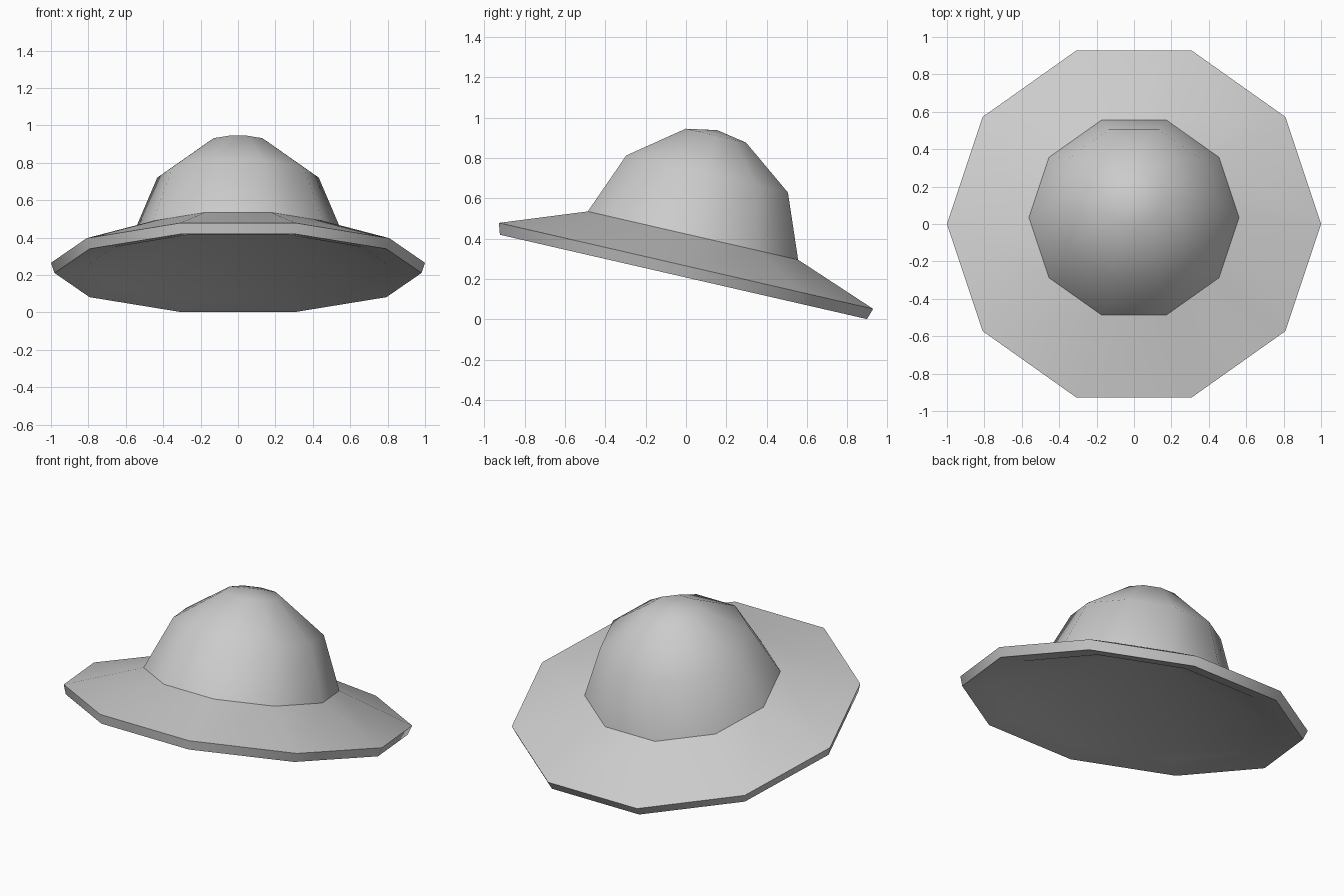
import bpy
import bmesh
from math import cos, sin, pi, radians

cube = bpy.data.objects.get("Cube")
if cube:
    bpy.data.objects.remove(cube, do_unlink=True)

SIDES = 10
TILT = radians(-12.94)
CENTRE = (0, 0, 0.265)

grey = bpy.data.materials.new("mid_grey")
grey.use_nodes = True
colour = (0.6, 0.6, 0.6, 1)
grey.diffuse_color = colour
grey.node_tree.nodes["Principled BSDF"].inputs["Base Color"].default_value = colour


def lathe(name, profile):
    """Turn (radius, height) points, listed upward on the outside, into a ten-sided solid."""
    bm = bmesh.new()
    rings = []
    for r, z in profile:
        if r == 0:
            rings.append([bm.verts.new((0, 0, z))] * SIDES)
        else:
            angles = [2 * pi * i / SIDES for i in range(SIDES)]
            rings.append([bm.verts.new((r * cos(a), r * sin(a), z)) for a in angles])
    for low, high in zip(rings, rings[1:]):
        for i in range(SIDES):
            j = (i + 1) % SIDES
            corners = dict.fromkeys((low[i], low[j], high[j], high[i]))
            bm.faces.new(list(corners))
    mesh = bpy.data.meshes.new(name)
    bm.to_mesh(mesh)
    bm.free()
    mesh.materials.append(grey)
    obj = bpy.data.objects.new(name, mesh)
    bpy.context.collection.objects.link(obj)
    obj.location = CENTRE
    obj.rotation_euler.x = TILT
    bpy.ops.object.select_all(action="DESELECT")
    obj.select_set(True)
    bpy.context.view_layer.objects.active = obj
    bpy.ops.object.shade_smooth_by_angle(angle=radians(42))


# Brim: conical hollow with a shallow lip below, thin edge, slope up to the crown
lathe("brim", [(0, 0.29), (0.82, -0.024), (0.981, -0.056), (1.0, 0), (0.562, 0.154)])

# Crown: rounded dome with a shallow peak
lathe("crown", [(0.562, 0.154), (0.432, 0.467), (0.161, 0.662), (0, 0.69)])
